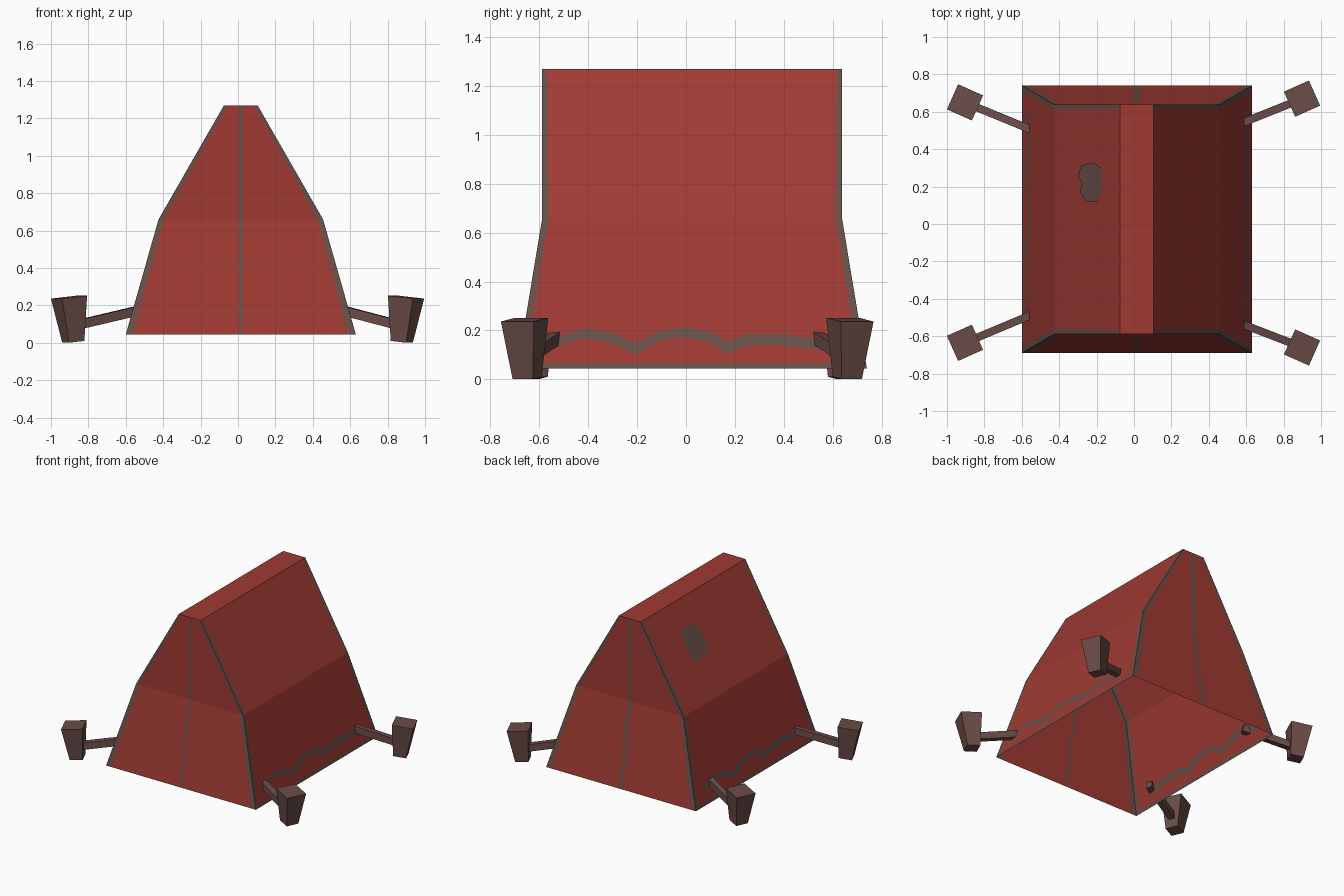
import bpy, bmesh, math
from mathutils import Matrix, Vector

if "Cube" in bpy.data.objects:
    bpy.data.objects.remove(bpy.data.objects["Cube"])


def srgb(r, g, b):
    f = lambda c: c / 12.92 if c <= 0.04045 else ((c + 0.055) / 1.055) ** 2.4
    return (f(r / 255), f(g / 255), f(b / 255), 1)


def material(name, rgb):
    m = bpy.data.materials.new(name)
    m.diffuse_color = srgb(*rgb)
    m.use_nodes = True
    m.node_tree.nodes["Principled BSDF"].inputs["Base Color"].default_value = m.diffuse_color
    return m


RED = material("red canvas", (160, 58, 51))
SEAM = material("worn grey seam", (104, 80, 73))
WOOD = material("brown wood", (106, 76, 71))


def finish(name, bm, mats):
    me = bpy.data.meshes.new(name)
    bm.to_mesh(me)
    bm.free()
    for m in mats:
        me.materials.append(m)
    ob = bpy.data.objects.new(name, me)
    bpy.context.collection.objects.link(ob)
    return ob


# Tent outline: half width and half depth at each height
CX, CY = 0.015, 0.025
Z0, Z1, Z2 = 0.045, 0.66, 1.27


def lerp3(z, a, b, c):
    if z <= Z1:
        return a + (b - a) * (z - Z0) / (Z1 - Z0)
    return b + (c - b) * (z - Z1) / (Z2 - Z1)


def half_x(z):
    return lerp3(z, 0.615, 0.44, 0.09)


def half_y(z):
    return lerp3(z, 0.715, 0.613, 0.613)


def wall(bm, cols, is_seam, sign):
    """Quads between neighbouring columns of points; sign -1 turns the wall half round."""
    def vert(p):
        return bm.verts.new((CX + sign * p[0], CY + sign * p[1], p[2]))
    grid = [[vert(p) for p in c] for c in cols]
    for i in range(len(grid) - 1):
        for j in range(len(grid[i]) - 1):
            f = bm.faces.new((grid[i][j], grid[i + 1][j], grid[i + 1][j + 1], grid[i][j + 1]))
            f.material_index = int(is_seam(i, j))


bm = bmesh.new()

# Long sides: corner seams, hem and a wavy stripe near the ground
WAVE = [(-0.58, .125, .165), (-0.44, .17, .21), (-0.32, .145, .19), (-0.235, .10, .145),
        (-0.125, .16, .20), (-0.025, .172, .212), (0.075, .15, .195), (0.145, .105, .155),
        (0.225, .14, .185), (0.375, .14, .185), (0.475, .125, .17), (0.555, .12, .165)]


def side_column(y_at, lo, hi):
    return [(half_x(z), y_at(z), z) for z in (Z0, 0.066, lo, hi, Z1, Z2)]


def inner(z):
    return half_y(z) - lerp3(z, 0.03, 0.027, 0.02)


first, last = WAVE[0][1:], WAVE[-1][1:]
cols = [side_column(lambda z: -half_y(z), *first), side_column(lambda z: -inner(z), *first)]
cols += [side_column(lambda z, y=y: y, lo, hi) for y, lo, hi in WAVE]
cols += [side_column(inner, *last), side_column(half_y, *last)]
n = len(cols) - 1
for sign in (1, -1):
    wall(bm, cols,
         lambda i, j: i in (0, n - 1) or j == 0 or (j == 2 and 2 <= i <= n - 3), sign)


# Front and back: corner seams and a centre seam (ragged on the back)
def end_wall(sign, half, jag, steps):
    zs = [Z0 + (Z1 - Z0) * k / steps for k in range(steps)]
    zs += [Z1 + (Z2 - Z1) * k / steps for k in range(steps + 1)]

    def column(x_at):
        return [(x_at(k, z), -half_y(z), z) for k, z in enumerate(zs)]

    def edge(z):
        return half_x(z) - lerp3(z, 0.04, 0.028, 0.018)

    def shift(k):
        return jag * math.sin(k * 2.3)
    wall(bm, [column(lambda k, z: -half_x(z)), column(lambda k, z: -edge(z)),
              column(lambda k, z: shift(k) - half), column(lambda k, z: shift(k) + half),
              column(lambda k, z: edge(z)), column(lambda k, z: half_x(z))],
         lambda i, j: i in (0, 2, 4), sign)


end_wall(1, 0.009, 0, 1)
end_wall(-1, 0.014, 0.01, 10)

# Flat ridge
hx, hy = half_x(Z2), half_y(Z2)
bm.faces.new([bm.verts.new((CX + a * hx, CY + b * hy, Z2))
              for a, b in ((-1, -1), (1, -1), (1, 1), (-1, 1))])
finish("tent_canvas", bm, [RED, SEAM])

# Worn patch on the upper left slope
bm = bmesh.new()
normal = Vector((-0.61, 0, 0.35)).normalized()
outline = [(-.28, .31), (-.22, .33), (-.17, .30), (-.165, .20), (-.19, .12),
           (-.25, .12), (-.285, .17), (-.275, .22), (-.295, .26)]
pts = [Vector((x, y, Z2 + (x + 0.075) * 0.61 / 0.35)) + normal * 0.004 for x, y in outline]
face = bm.faces.new([bm.verts.new(p) for p in reversed(pts)])
finish("worn_patch", bm, [SEAM])


# Pegs: tapered block leaning outward, and a square rod into the tent wall
def peg(label, hx, hy, rx, ry):
    head, tip = Vector((hx, hy, 0.092)), Vector((rx, ry, 0.172))
    out = Vector((math.copysign(math.cos(math.radians(24)), hx),
                  math.copysign(math.sin(math.radians(24)), hy), 0))
    bm = bmesh.new()
    r = math.sqrt(0.5)
    bmesh.ops.create_cone(
        bm, cap_ends=True, segments=4, radius1=0.09 * r, radius2=0.147 * r, depth=0.24,
        matrix=Matrix.Translation(Vector((hx, hy, 0.125)) - out * 0.012)
        @ Matrix.Rotation(math.atan2(out.y, out.x), 4, 'Z')
        @ Matrix.Rotation(math.radians(6), 4, 'Y')
        @ Matrix.Rotation(math.radians(45), 4, 'Z'))
    finish(label + "_peg_block", bm, [WOOD])

    head -= out * 0.03
    d = head - tip
    bm = bmesh.new()
    bmesh.ops.create_cube(
        bm, size=1, matrix=Matrix.Translation((head + tip) / 2)
        @ Matrix.Rotation(math.atan2(d.y, d.x), 4, 'Z')
        @ Matrix.Rotation(-math.atan2(d.z, d.xy.length), 4, 'Y')
        @ Matrix.Diagonal((d.length, 0.042, 0.05, 1)))
    finish(label + "_peg_rod", bm, [WOOD])


peg("back_left", -0.903, 0.65, -0.535, 0.498)
peg("back_right", 0.898, 0.67, 0.565, 0.535)
peg("front_left", -0.903, -0.635, -0.535, -0.48)
peg("front_right", 0.898, -0.66, 0.565, -0.53)
